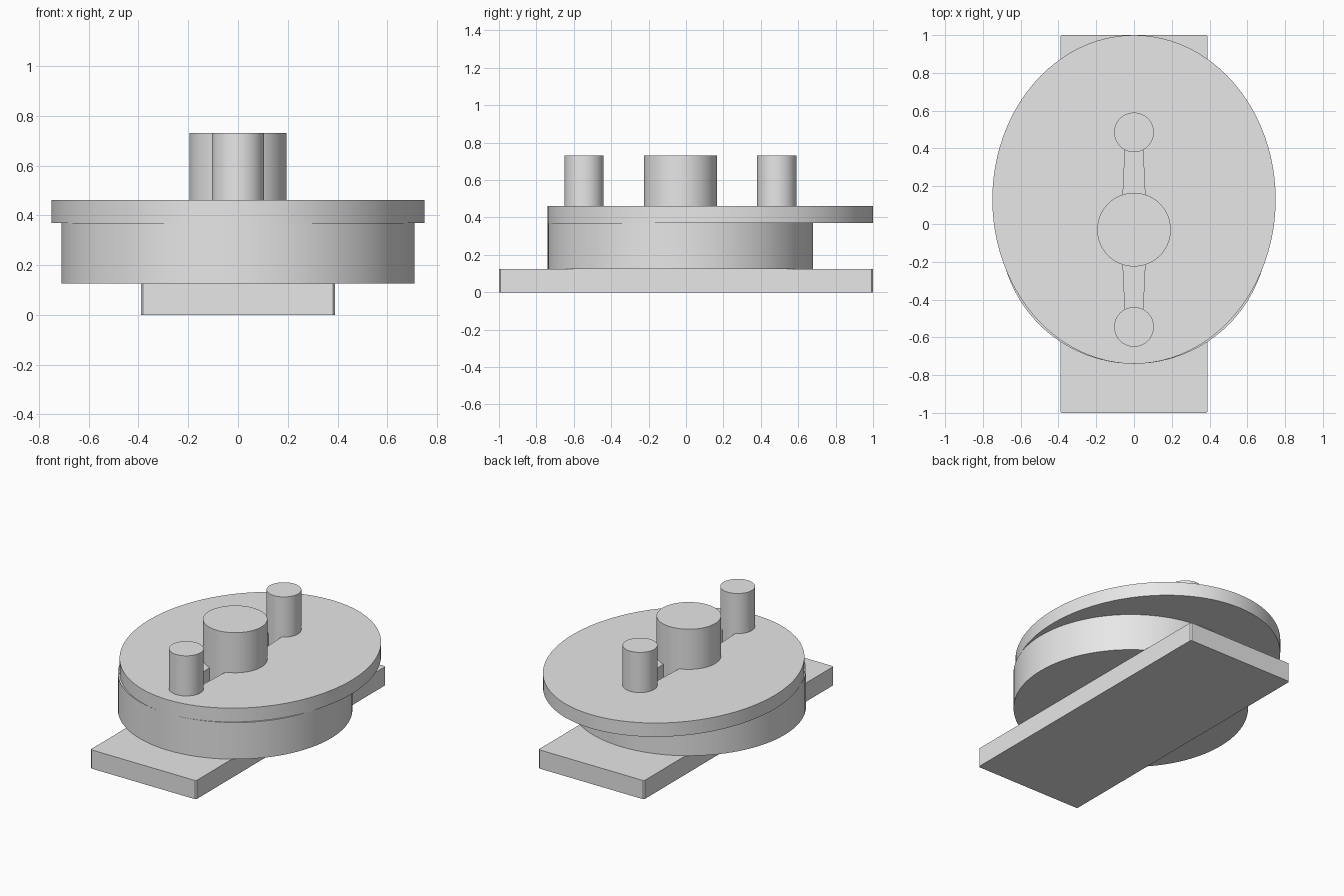
import bpy
import math

cube = bpy.data.objects.get("Cube")
if cube:
    bpy.data.objects.remove(cube, do_unlink=True)

# Single plain grey
grey = bpy.data.materials.new("plain grey")
grey.use_nodes = True
colour = (0.8, 0.8, 0.8, 1)
grey.diffuse_color = colour
grey.node_tree.nodes["Principled BSDF"].inputs["Base Color"].default_value = colour


def prism(name, outline, bottom, top):
    """Extrude a counter-clockwise outline between two heights."""
    n = len(outline)
    verts = [(x, y, z) for z in (bottom, top) for x, y in outline]
    faces = [list(range(n))[::-1], list(range(n, 2 * n))]
    faces += [(i, (i + 1) % n, n + (i + 1) % n, n + i) for i in range(n)]
    mesh = bpy.data.meshes.new(name)
    mesh.from_pydata(verts, [], faces)
    mesh.materials.append(grey)
    obj = bpy.data.objects.new(name, mesh)
    bpy.context.collection.objects.link(obj)
    return obj


def ellipse(cy, rx, ry, sides=96):
    angles = [math.tau * i / sides for i in range(sides)]
    return [(rx * math.cos(a), cy + ry * math.sin(a)) for a in angles]


def activate(obj):
    bpy.ops.object.select_all(action="DESELECT")
    obj.select_set(True)
    bpy.context.view_layer.objects.active = obj


def smooth(obj):
    activate(obj)
    bpy.ops.object.shade_smooth_by_angle(angle=math.radians(30))


AXIS_Y = -0.03      # centre of drum and knobs
BASE_TOP, DRUM_TOP, PLATE_TOP, KNOB_TOP = 0.125, 0.37, 0.462, 0.73
REACH = 0.515       # distance from middle knob to end knobs

# Long base bar with slightly eased vertical corners
w, c = 0.39, 0.008
base_outline = [(w - c, -1), (w, c - 1), (w, 1 - c), (w - c, 1),
                (c - w, 1), (-w, 1 - c), (-w, c - 1), (c - w, -1)]
prism("base_bar", base_outline, 0, BASE_TOP)

# Round drum
smooth(prism("drum", ellipse(AXIS_Y, 0.71, 0.71), BASE_TOP, DRUM_TOP))

# Oval plate with tapered slots running out from the middle knob
plate = prism("oval_plate", ellipse(0.13, 0.75, 0.87), DRUM_TOP, PLATE_TOP)
mid, end = 0.067, 0.043
slot_outline = [(-end, AXIS_Y - REACH), (end, AXIS_Y - REACH), (mid, AXIS_Y),
                (end, AXIS_Y + REACH), (-end, AXIS_Y + REACH), (-mid, AXIS_Y)]
cutter = prism("slot_cutter", slot_outline, DRUM_TOP - 0.05, PLATE_TOP + 0.05)
cutter.hide_render = True
cut = plate.modifiers.new("slots", "BOOLEAN")
cut.operation = "DIFFERENCE"
cut.solver = "EXACT"
cut.object = cutter
activate(plate)
bpy.ops.object.modifier_apply(modifier=cut.name)
bpy.data.objects.remove(cutter, do_unlink=True)
smooth(plate)

# Upright knobs, standing through the plate on the drum
for name, offset, radius in (("middle_knob", 0, 0.195),
                             ("front_knob", -REACH, 0.105),
                             ("back_knob", REACH, 0.105)):
    smooth(prism(name, ellipse(AXIS_Y + offset, radius, radius, 64), DRUM_TOP, KNOB_TOP))
